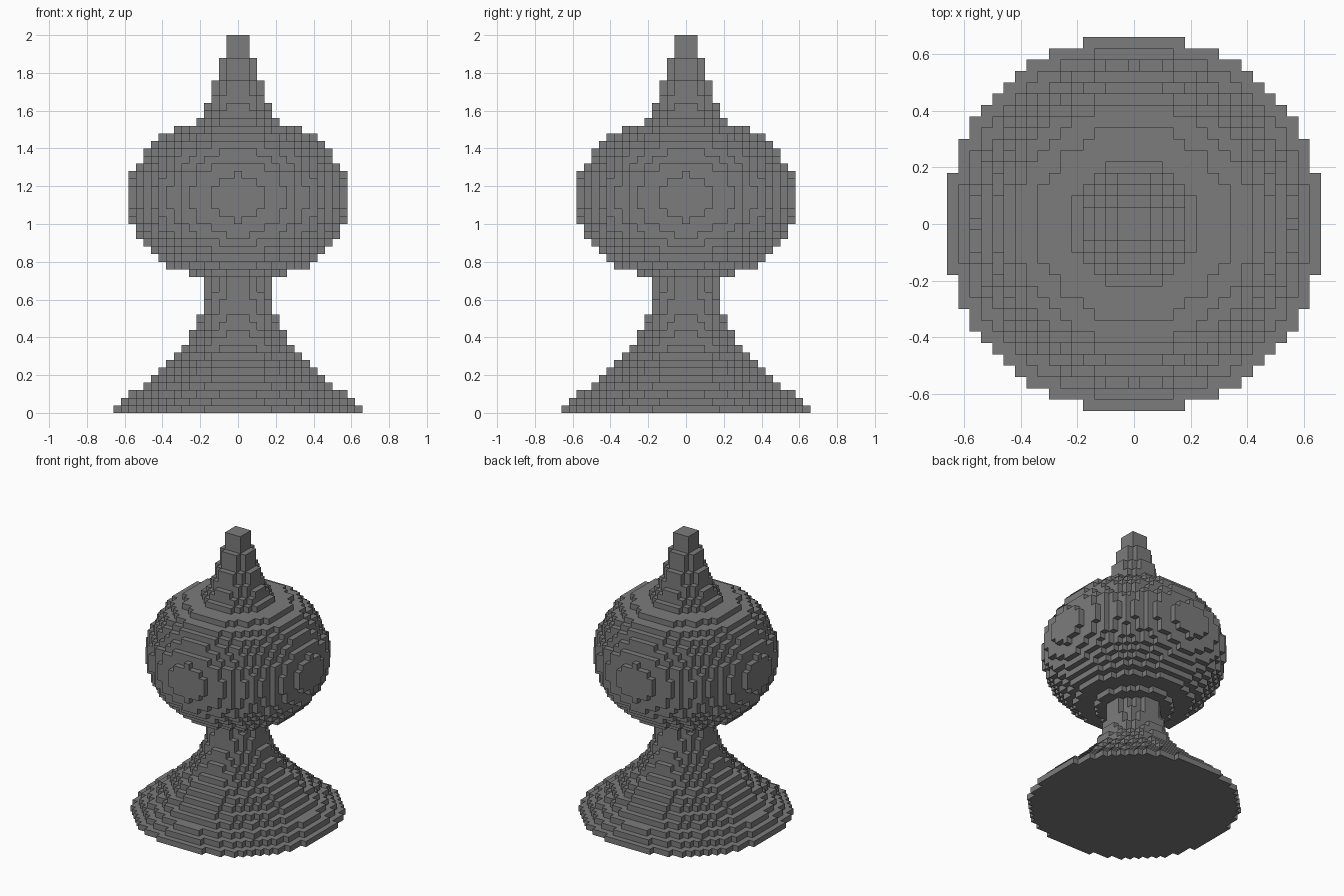
import bpy
import bmesh
from mathutils import Vector

default_cube = bpy.data.objects.get("Cube")
if default_cube:
    bpy.data.objects.remove(default_cube, do_unlink=True)

BLOCK = 0.04      # edge length of one block
REACH = 17        # blocks searched outward from the axis

# Stone colour
stone = bpy.data.materials.new("dark_grey_stone")
stone.use_nodes = True
grey = (0.2, 0.2, 0.2, 1.0)
stone.diffuse_color = grey
stone.node_tree.nodes["Principled BSDF"].inputs["Base Color"].default_value = grey

# Radius of each layer in blocks, listed upward, for each part
parts = {
    "flared_foot": [16.7, 15.5, 14.2, 12.8, 11.7, 10.6, 9.6, 8.6, 7.6,
                    6.9, 6.2, 5.6, 5.2],
    "neck": [4.8, 4.5, 4.3, 4.2, 4.2],
    "round_body": [6.3, 9.3, 10.7, 11.5, 12.3, 13.1, 13.6, 14.0, 14.2, 14.4,
                   14.4, 14.4, 14.2, 14.0, 13.4, 12.9, 12.3, 11.5, 10.5,
                   8.6, 5.5],
    "spire": [4.5, 4.2, 3.7, 3.4, 3.2, 2.7, 2.4, 2.3, 1.5, 1.5, 1.5],
}


def disc(radius, layer):
    """Block cells of one round layer."""
    span = range(-REACH, REACH + 1)
    return {(i, j, layer) for i in span for j in span
            if i * i + j * j <= radius * radius + 0.001}


# Fill every layer with blocks
cells_by_part = {}
layer = 0
for name, radii in parts.items():
    cells_by_part[name] = set()
    for radius in radii:
        cells_by_part[name] |= disc(radius, layer)
        layer += 1
solid = set().union(*cells_by_part.values())


def block_face(bm, cell, axis, sign):
    """Square on one side of a block."""
    centre = Vector(cell) + Vector((0, 0, 0.5))
    out, u, v = Vector(), Vector(), Vector()
    out[axis] = sign * 0.5
    u[(axis + 1) % 3] = 0.5
    v[(axis + 2) % 3] = 0.5 * sign
    corners = (-u - v, u - v, u + v, v - u)
    bm.faces.new([bm.verts.new((centre + out + c) * BLOCK) for c in corners])


# Build each part from the exposed block sides only
for name, cells in cells_by_part.items():
    bm = bmesh.new()
    for cell in sorted(cells):
        for axis in range(3):
            for sign in (-1, 1):
                neighbour = list(cell)
                neighbour[axis] += sign
                if tuple(neighbour) not in solid:
                    block_face(bm, cell, axis, sign)
    bmesh.ops.remove_doubles(bm, verts=bm.verts, dist=BLOCK / 100)
    mesh = bpy.data.meshes.new(name)
    bm.to_mesh(mesh)
    bm.free()
    mesh.materials.append(stone)
    bpy.context.collection.objects.link(bpy.data.objects.new(name, mesh))
